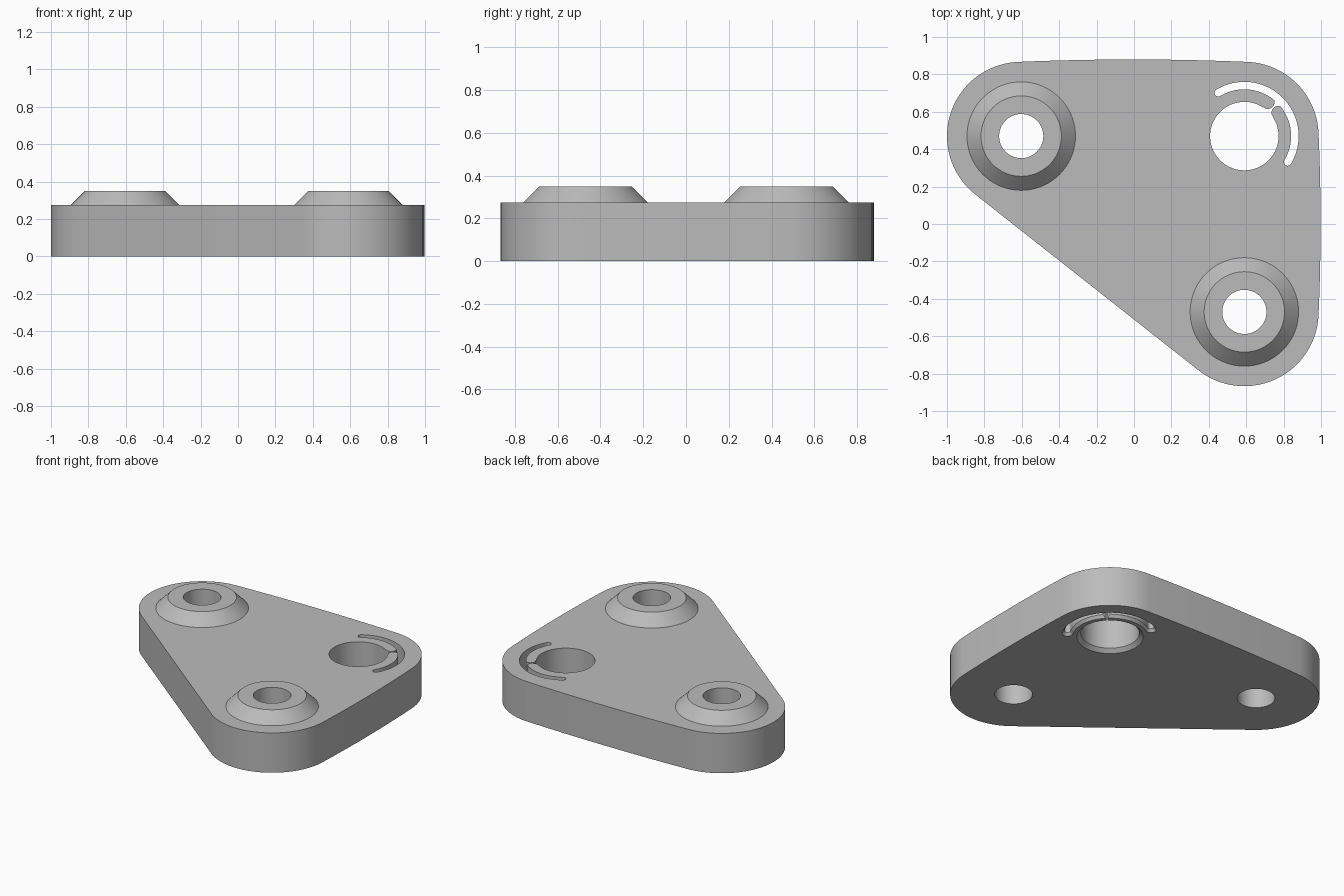
import bpy, bmesh, math
from mathutils import Vector

old = bpy.data.objects.get("Cube")
if old:
    bpy.data.objects.remove(old, do_unlink=True)

PLATE_H, BOSS_H = 0.275, 0.35
LEFT, FRONT, CLIP = Vector((-0.603, 0.47)), Vector((0.59, -0.47)), Vector((0.59, 0.47))

grey = bpy.data.materials.new("light grey")
grey.use_nodes = True
grey.diffuse_color = (0.5, 0.5, 0.5, 1)
grey.node_tree.nodes["Principled BSDF"].inputs["Base Color"].default_value = (0.5, 0.5, 0.5, 1)


def arc(centre, radius, start, end, steps):
    """Points along an arc, angles in degrees."""
    angles = [math.radians(start + (end - start) * i / steps) for i in range(steps + 1)]
    return [centre + radius * Vector((math.cos(a), math.sin(a))) for a in angles]


def circle(centre, radius):
    return arc(centre, radius, 0, 360, 72)[:-1]


def bulge(a, b, sag, steps=12):
    """Inner points of a slightly bowed edge from a to b."""
    d = (b - a).normalized()
    out = Vector((d.y, -d.x))
    ts = [i / steps for i in range(1, steps)]
    return [a.lerp(b, t) + out * 4 * sag * t * (1 - t) for t in ts]


def loft(name, levels):
    """Closed solid through (z, outline) levels."""
    bm = bmesh.new()
    rings = [[bm.verts.new((p.x, p.y, z)) for p in pts] for z, pts in levels]
    n = len(rings[0])
    for low, high in zip(rings, rings[1:]):
        for i in range(n):
            j = (i + 1) % n
            bm.faces.new((low[i], low[j], high[j], high[i]))
    bm.faces.new(rings[0][::-1])
    bm.faces.new(rings[-1])
    bmesh.ops.recalc_face_normals(bm, faces=bm.faces)
    mesh = bpy.data.meshes.new(name)
    bm.to_mesh(mesh)
    bm.free()
    mesh.materials.append(grey)
    obj = bpy.data.objects.new(name, mesh)
    bpy.context.collection.objects.link(obj)
    return obj


def combine(target, tool, operation):
    """Apply a boolean and remove the tool."""
    mod = target.modifiers.new(tool.name, 'BOOLEAN')
    mod.object, mod.operation, mod.solver = tool, operation, 'EXACT'
    bpy.context.view_layer.objects.active = target
    bpy.ops.object.modifier_apply(modifier=mod.name)
    bpy.data.objects.remove(tool, do_unlink=True)


def chamfered(name, outline, size=0.025):
    """Through cutter that flares at the underside; outline takes an offset."""
    return loft(name, [(-size, outline(2 * size)), (size, outline(0)), (0.5, outline(0))])


# Rounded triangular plate with two bowed edges
R, TILT, DIAG = 0.397, 2.5, 231.7
left = arc(LEFT, R, 90 + TILT, DIAG, 36)
front = arc(FRONT, R, DIAG, 360 - TILT, 36)
back = arc(CLIP, R, TILT, 90 - TILT, 28)
outline = (left + front + bulge(front[-1], back[0], 0.011)
           + back + bulge(back[-1], left[0], 0.013))
plate = loft("mounting_plate", [(0, outline), (PLATE_H, outline)])

# Conical bosses with through holes
for c in (LEFT, FRONT):
    boss = loft("boss", [(PLATE_H - 0.05, circle(c, 0.29)), (PLATE_H, circle(c, 0.29)),
                         (BOSS_H, circle(c, 0.215))])
    combine(plate, boss, 'UNION')
    combine(plate, loft("bolt_hole", [(-0.1, circle(c, 0.118)), (0.5, circle(c, 0.118))]),
            'DIFFERENCE')

# Large hole of the spring clip
combine(plate, chamfered("clip_hole", lambda o: circle(CLIP, 0.183 + o)), 'DIFFERENCE')


# Curved slot behind the clip arms, with round ends
def slot(offset):
    mid, half, a, b = 0.27, 0.02 + offset * 0.7, -31, 121
    ends = [arc(CLIP, mid, t, t, 1)[0] for t in (a, b)]
    return (arc(CLIP, mid + half, a, b, 40) + arc(ends[1], half, b, b + 180, 8)[1:-1]
            + arc(CLIP, mid - half, b, a, 40) + arc(ends[0], half, a + 180, a + 360, 8)[1:-1])


combine(plate, chamfered("clip_slot", slot, 0.02), 'DIFFERENCE')

# Narrow split between the rounded tips of the two arms
radial = Vector((1, 1)).normalized()
across = Vector((-radial.y, radial.x))
tip, middle = 0.037, 0.217
offsets = [tip * (i / 8 - 1) for i in range(17)]
gap = [0.004 + tip - math.sqrt(max(0, tip ** 2 - s ** 2)) for s in offsets]
side = [CLIP + radial * (middle + s) + across * g for s, g in zip(offsets, gap)]
other = [CLIP + radial * (middle + s) - across * g for s, g in zip(offsets, gap)]
split = side + other[::-1]
combine(plate, loft("clip_split", [(-0.1, split), (0.5, split)]), 'DIFFERENCE')

# Smooth round walls, crisp edges
bpy.ops.object.select_all(action='DESELECT')
plate.select_set(True)
bpy.context.view_layer.objects.active = plate
bpy.ops.object.shade_smooth_by_angle(angle=math.radians(25))
